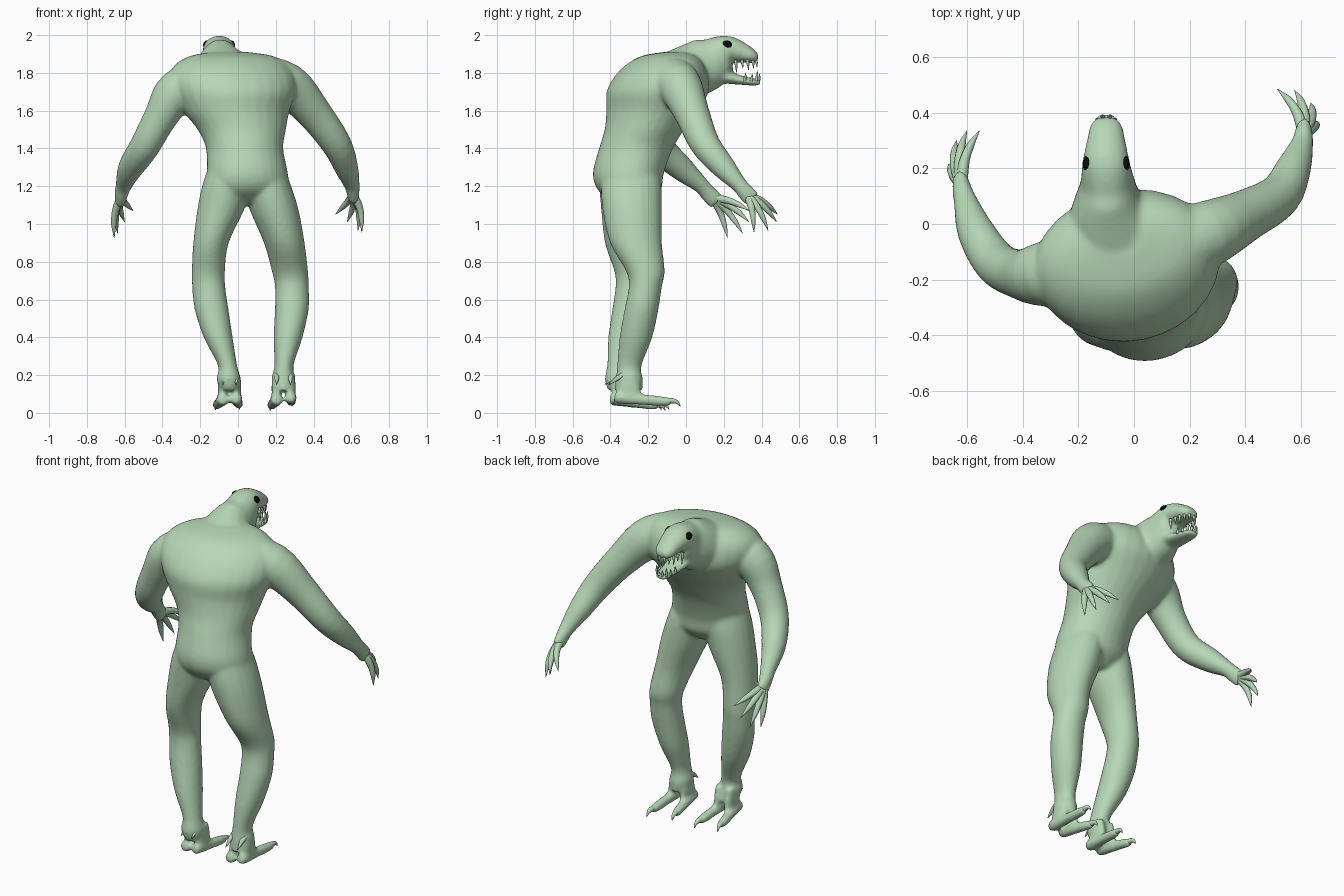
import bpy, bmesh, math
from mathutils import Vector, Matrix


def material(name, rgb):
    m = bpy.data.materials.new(name)
    m.diffuse_color = (*rgb, 1)
    return m


SKIN = material("pale green skin", (0.47, 0.68, 0.47))
BLACK = material("black eye", (0.003, 0.003, 0.003))


def spline(rings, steps=4):
    """Catmull-Rom refinement of a ring list."""
    rs = [Vector((*r[:4], r[-1])) for r in rings]
    out = []
    for i in range(len(rs) - 1):
        p0, p1, p2, p3 = rs[max(i - 1, 0)], rs[i], rs[i + 1], rs[min(i + 2, len(rs) - 1)]
        for k in range(steps):
            t = k / steps
            out.append(0.5 * (2 * p1 + (p2 - p0) * t + (2 * p0 - 5 * p1 + 4 * p2 - p3) * t * t
                              + (3 * p1 - p0 - 3 * p2 + p3) * t ** 3))
    return out + [rs[-1]]


def loft(bm, rings, side=(1, 0, 0), flat=False, n=20):
    """Closed tube through rings (x, y, z, side radius, depth radius)."""
    rings = spline(rings)
    pts = [Vector(r[:3]) for r in rings]
    loops = []
    for i, r in enumerate(rings):
        t = (pts[min(i + 1, len(pts) - 1)] - pts[max(i - 1, 0)]).normalized()
        if flat:
            t = Vector((0, 0, 1))
        u = Vector(side)
        u = (u - t * u.dot(t)).normalized()
        v = t.cross(u)
        loops.append([bm.verts.new(pts[i] + u * r[3] * math.cos(a) + v * r[4] * math.sin(a))
                      for a in (2 * math.pi * k / n for k in range(n))])
    for a, b in zip(loops, loops[1:]):
        for k in range(n):
            bm.faces.new((a[k], a[(k + 1) % n], b[(k + 1) % n], b[k]))
    bm.faces.new(loops[0][::-1])
    bm.faces.new(loops[-1])


def finish(bm, name, mat):
    bmesh.ops.recalc_face_normals(bm, faces=bm.faces)
    for f in bm.faces:
        f.smooth = True
    me = bpy.data.meshes.new(name)
    bm.to_mesh(me)
    bm.free()
    me.materials.append(mat)
    ob = bpy.data.objects.new(name, me)
    bpy.context.collection.objects.link(ob)
    return ob


body = bmesh.new()

# Torso, leaning forward and slightly turned
loft(body, [
    (0.05, -0.29, 1.11, 0.10, 0.09), (0.055, -0.30, 1.18, 0.21, 0.165),
    (0.05, -0.305, 1.27, 0.215, 0.187), (0.035, -0.265, 1.40, 0.205, 0.195),
    (0.02, -0.22, 1.50, 0.235, 0.21), (-0.01, -0.18, 1.60, 0.285, 0.24),
    (-0.02, -0.15, 1.70, 0.33, 0.268), (-0.03, -0.13, 1.78, 0.335, 0.245),
    (-0.035, -0.11, 1.845, 0.30, 0.20), (-0.035, -0.09, 1.89, 0.22, 0.14),
    (-0.045, -0.06, 1.91, 0.1, 0.06)], side=(1, 0.2, 0), flat=True, n=28)

# Neck and skull with upper jaw
loft(body, [
    (-0.06, -0.10, 1.76, 0.21, 0.14), (-0.09, 0.04, 1.815, 0.145, 0.145),
    (-0.095, 0.14, 1.865, 0.10, 0.135), (-0.10, 0.215, 1.922, 0.087, 0.079),
    (-0.10, 0.30, 1.905, 0.07, 0.054), (-0.10, 0.355, 1.885, 0.058, 0.036),
    (-0.10, 0.382, 1.878, 0.035, 0.018)])
# Lower jaw
loft(body, [
    (-0.10, 0.12, 1.81, 0.08, 0.07), (-0.10, 0.21, 1.778, 0.068, 0.036),
    (-0.10, 0.30, 1.76, 0.055, 0.024), (-0.10, 0.36, 1.752, 0.046, 0.02),
    (-0.10, 0.395, 1.75, 0.03, 0.015)])

# Arms
loft(body, [
    (-0.16, -0.15, 1.74, 0.14), (-0.32, -0.18, 1.70, 0.118),
    (-0.41, -0.18, 1.565, 0.09), (-0.495, -0.14, 1.41, 0.08),
    (-0.567, -0.03, 1.30, 0.068), (-0.605, 0.08, 1.205, 0.044),
    (-0.617, 0.12, 1.16, 0.036, 0.045), (-0.625, 0.165, 1.115, 0.027, 0.047)])
loft(body, [
    (0.10, -0.10, 1.76, 0.14), (0.265, -0.035, 1.73, 0.12),
    (0.40, 0.03, 1.59, 0.094), (0.52, 0.10, 1.425, 0.08),
    (0.573, 0.20, 1.30, 0.064), (0.602, 0.28, 1.21, 0.043),
    (0.608, 0.31, 1.175, 0.036, 0.045), (0.612, 0.35, 1.13, 0.027, 0.047)])

# Legs, starting inside the torso
RIGHT_LEG = [
    (0.115, -0.29, 1.34, 0.11, 0.13), (0.15, -0.29, 1.22, 0.125, 0.158),
    (0.19, -0.285, 1.08, 0.13, 0.158), (0.245, -0.265, 0.90, 0.108, 0.138),
    (0.275, -0.215, 0.75, 0.096, 0.103), (0.285, -0.215, 0.67, 0.09, 0.088),
    (0.285, -0.235, 0.55, 0.09, 0.09), (0.265, -0.265, 0.40, 0.077, 0.087),
    (0.243, -0.30, 0.25, 0.051, 0.065), (0.24, -0.30, 0.18, 0.063, 0.072),
    (0.24, -0.305, 0.12, 0.05, 0.075)]
LEFT_LEG = [
    (-0.02, -0.31, 1.34, 0.12, 0.14), (-0.055, -0.31, 1.22, 0.13, 0.15),
    (-0.09, -0.31, 1.08, 0.125, 0.14), (-0.143, -0.31, 0.90, 0.094, 0.12),
    (-0.157, -0.285, 0.75, 0.088, 0.095), (-0.155, -0.285, 0.67, 0.088, 0.088),
    (-0.14, -0.30, 0.55, 0.09, 0.09), (-0.105, -0.325, 0.40, 0.077, 0.087),
    (-0.055, -0.355, 0.25, 0.051, 0.063), (-0.05, -0.36, 0.18, 0.064, 0.07),
    (-0.045, -0.345, 0.12, 0.05, 0.07)]
for leg in (RIGHT_LEG, LEFT_LEG):
    loft(body, leg, flat=True)

# Two long toes per foot: heel, front end
FEET = {
    "right": [((0.205, -0.365, 0.07), (0.17, -0.11, 0.032)), ((0.278, -0.36, 0.08), (0.285, -0.03, 0.055))],
    "left": [((-0.08, -0.385, 0.07), (-0.12, -0.13, 0.035)), ((-0.01, -0.385, 0.075), (0.008, -0.09, 0.038))]}
for label, toes in FEET.items():
    bm = bmesh.new()
    for a, b in toes:
        a, b = Vector(a), Vector(b)
        d = b - a
        loft(body, [(*(a + d * f), r) for f, r in
                    ((-0.06, 0.02), (0, 0.032), (0.4, 0.029), (0.75, 0.026), (0.86, 0.018))], n=12)
        # heel web joining the ankle to the toe
        loft(body, [(a.x, a.y + 0.06, 0.20, 0.025, 0.045), (a.x, a.y + 0.06, 0.13, 0.028, 0.06),
                    (a.x, a.y + 0.06, 0.07, 0.025, 0.065)], flat=True, n=12)
        # heel spur
        loft(bm, [(a.x, a.y + 0.04, 0.205, 0.016), (a.x, a.y, 0.185, 0.013),
                  (a.x, a.y - 0.045, 0.15, 0.002)], n=10)
        # toe claw
        loft(bm, [(*(a + d * f + Vector((0, 0, z))), r) for f, r, z in
                  ((0.78, 0.018, 0.002), (0.88, 0.014, 0.006), (0.95, 0.009, 0), (1, 0.002, -0.02))], n=10)
    finish(bm, label + "_foot_claws", SKIN)

# Fuse everything into one smooth skin
ob = finish(body, "body", SKIN)
rm = ob.modifiers.new("fuse", 'REMESH')
rm.mode = 'VOXEL'
rm.voxel_size = 0.01
rm.use_smooth_shade = True
sm = ob.modifiers.new("soften", 'SMOOTH')
sm.factor = 0.5
sm.iterations = 12

# Clawed fingers: palm centre, then finger tips
HANDS = {
    "left": ((-0.62, 0.14, 1.14), [(-0.555, 0.335, 1.07), (-0.60, 0.335, 1.01),
                                   (-0.637, 0.30, 0.95), (-0.655, 0.22, 0.925)]),
    "right": ((0.61, 0.325, 1.155), [(0.515, 0.485, 1.05), (0.577, 0.48, 1.01),
                                     (0.635, 0.435, 0.965), (0.655, 0.36, 0.955)])}
for label, (palm, tips) in HANDS.items():
    bm = bmesh.new()
    palm = Vector(palm)
    bow = Vector((math.copysign(0.016, palm.x), 0.008, 0.012))
    for tip in map(Vector, tips):
        d = tip - palm
        loft(bm, [(*(palm + d * f + bow * math.sin(f * math.pi)), r) for f, r in
                  ((0.05, 0.022), (0.3, 0.02), (0.5, 0.017), (0.7, 0.014), (0.85, 0.008), (1, 0.001))],
             n=10)
    finish(bm, label + "_fingers", SKIN)

# Teeth along both jaws, mirrored about the head centre x = -0.1
UPPER = [(0.058, 0.262, 0.06), (0.052, 0.295, 0.035), (0.046, 0.325, 0.045),
         (0.034, 0.352, 0.035), (0.014, 0.37, 0.03)]
LOWER = [(0.046, 0.31, 0.035), (0.04, 0.345, 0.03), (0.03, 0.372, 0.045), (0.011, 0.384, 0.03)]
for name, rows, z, up in (("upper_teeth", UPPER, 1.868, -1), ("lower_teeth", LOWER, 1.758, 1)):
    bm = bmesh.new()
    for dx, y, h in rows:
        for s in (-1, 1):
            x = -0.1 + s * dx
            loft(bm, [(x, y, z, 0.009), (x + s * 0.003, y + 0.004, z + up * h * 0.6, 0.006),
                      (x + s * 0.002, y + 0.006, z + up * (h + 0.01), 0.0008)], n=8)
    finish(bm, name, SKIN)

# Eyes: flattened ovals on the sides of the skull
for label, s in (("left", -1), ("right", 1)):
    bm = bmesh.new()
    mat = (Matrix.Translation((-0.1 + s * 0.07, 0.222, 1.951))
           @ Matrix.Rotation(s * 0.15, 4, 'Z') @ Matrix.Rotation(-0.35, 4, 'X')
           @ Matrix.Rotation(-s * 0.45, 4, 'Y') @ Matrix.Diagonal((0.012, 0.029, 0.021, 1)))
    bmesh.ops.create_uvsphere(bm, u_segments=20, v_segments=12, radius=1, matrix=mat)
    finish(bm, label + "_eye", BLACK)
